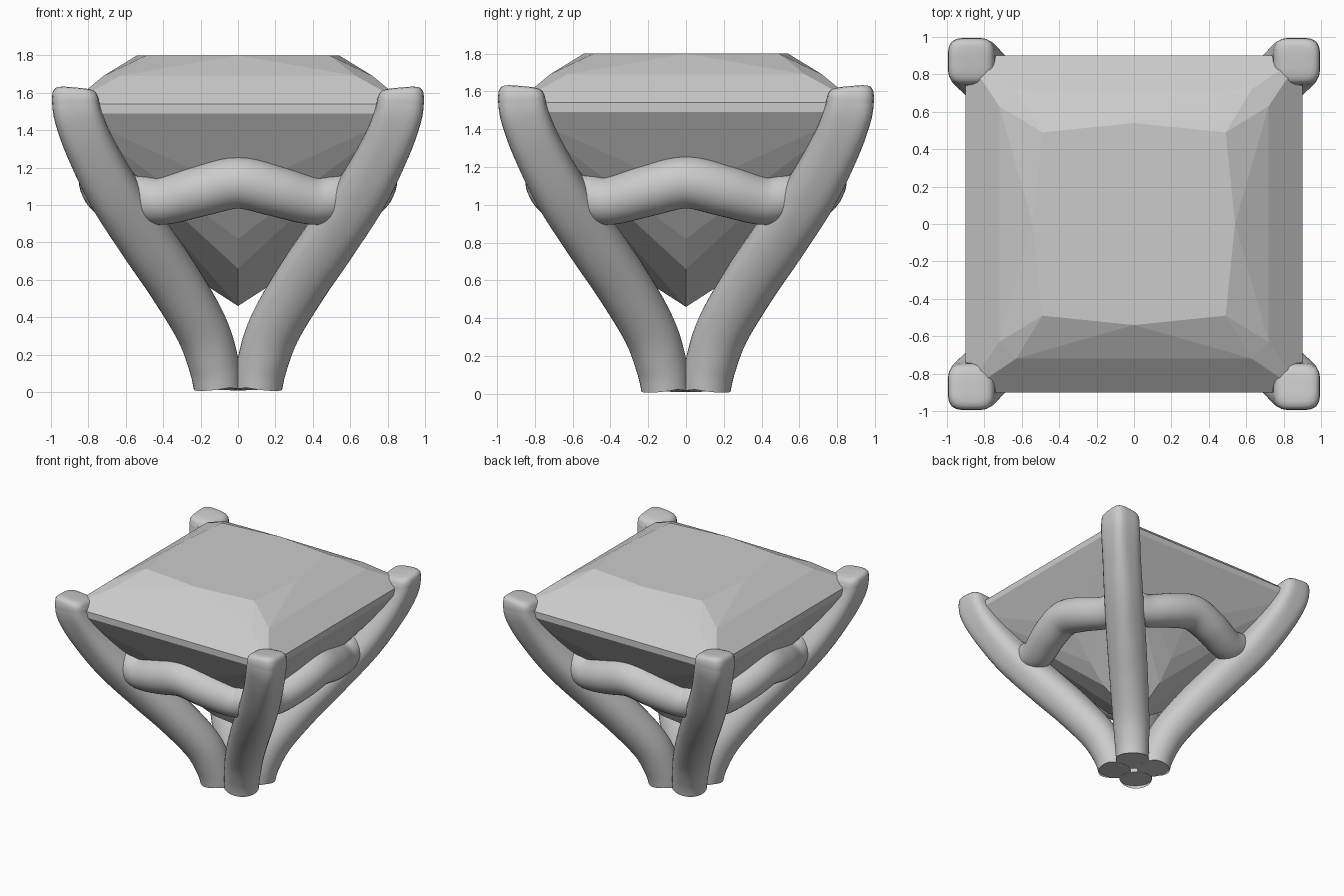
import bpy, bmesh, math
from mathutils import Vector

if "Cube" in bpy.data.objects:
    bpy.data.objects.remove(bpy.data.objects["Cube"])


def finish(bm, name, smooth):
    bmesh.ops.recalc_face_normals(bm, faces=bm.faces)
    me = bpy.data.meshes.new(name)
    bm.to_mesh(me)
    bm.free()
    ob = bpy.data.objects.new(name, me)
    bpy.context.collection.objects.link(ob)
    if smooth:
        bpy.ops.object.select_all(action='DESELECT')
        bpy.context.view_layer.objects.active = ob
        ob.select_set(True)
        bpy.ops.object.shade_smooth_by_angle(angle=math.radians(45))
    return ob


def spline(keys, steps=8):
    """Catmull-Rom through tuples of any length."""
    k = [keys[0]] + keys + [keys[-1]]
    out = []
    for i in range(1, len(k) - 2):
        for s in range(steps):
            t = s / steps
            out.append([0.5 * (2 * b + (c - a) * t + (2 * a - 5 * b + 4 * c - d) * t * t
                               + (3 * b - a - 3 * c + d) * t ** 3)
                        for a, b, c, d in zip(*k[i - 1:i + 3])])
    return out + [list(keys[-1])]


def sweep(name, rings, side, sides=32):
    """rings: (centre, tangent, radius, squareness exponent)."""
    bm = bmesh.new()
    loops = []
    for c, t, r, n in rings:
        t = t.normalized()
        u = side(t).normalized()
        v = t.cross(u)
        a, b = (u + v) / math.sqrt(2), (u - v) / math.sqrt(2)
        loop = []
        for j in range(sides):
            th = 2 * math.pi * j / sides
            x, y = math.cos(th), math.sin(th)
            f = r / (abs(x) ** n + abs(y) ** n) ** (1 / n)
            loop.append(bm.verts.new(c + (a * x + b * y) * f))
        loops.append(loop)
    for p, q in zip(loops, loops[1:]):
        for j in range(sides):
            bm.faces.new((p[j], p[(j + 1) % sides], q[(j + 1) % sides], q[j]))
    bm.faces.new(loops[0])
    bm.faces.new(loops[-1])
    return finish(bm, name, True)


def tangents(pts):
    last = len(pts) - 1
    return [pts[min(i + 1, last)] - pts[max(i - 1, 0)] for i in range(last + 1)]


# Gem: convex hull of table, crown, girdle and pavilion points
bm = bmesh.new()
pts = [(0, 0, 0.46)]
for s in (-1, 1):
    for q in (-1, 1):
        pts += [(s * x, q * y, z) for x, y, z in (
            (0.49, 0.49, 1.8), (0.63, 0.72, 1.69), (0.72, 0.63, 1.69),
            (0.9, 0.9, 1.54), (0.9, 0.9, 1.49))]
    for d, z in ((0.54, 1.8), (0.64, 1.08), (0.45, 0.82), (0.31, 0.66)):
        pts += [(s * d, 0, z), (0, s * d, z)]
verts = [bm.verts.new(p) for p in pts]
bmesh.ops.convex_hull(bm, input=verts)
bmesh.ops.dissolve_limit(bm, angle_limit=0.01, verts=bm.verts, edges=bm.edges)
finish(bm, "gem", False)

# Prongs: round at the foot, squarer at the claw (diagonal offset, height, radius, exponent)
prong = spline([(0.108, 0.02, 0.127, 2), (0.13, 0.15, 0.135, 2), (0.195, 0.34, 0.142, 2.1),
                (0.335, 0.58, 0.146, 2.2), (0.485, 0.80, 0.146, 2.4), (0.66, 1.06, 0.14, 2.7),
                (0.79, 1.31, 0.132, 3.2), (0.855, 1.48, 0.128, 4), (0.87, 1.565, 0.125, 4)])
for sx, sy in ((1, 1), (-1, 1), (-1, -1), (1, -1)):
    diag = Vector((sx, sy, 0))
    up = Vector((0, 0, 1))
    cen = [diag * p[0] + up * p[1] for p in prong]
    tan = tangents(cen)
    tan[0] = up - diag * 0.06
    for k, w in ((-3, 0.12), (-2, 0.06), (-1, 0.0)):
        tan[k] = up + diag * w
    rings = [(c, t, p[2], p[3]) for c, t, p in zip(cen, tan, prong)]
    # rounded claw tip, sloping down toward the gem
    for dz, f in ((0.022, 0.98), (0.038, 0.92), (0.05, 0.82), (0.056, 0.65), (0.058, 0.35)):
        rings.append((cen[-1] + up * dz, up - diag * 0.09, 0.125 * f, 4 - 1.5 * (1 - f)))
    perp = Vector((-sy, sx, 0))
    sweep("prong", rings, lambda t: perp)

# Gallery bars: wavy rails bowing outward between the prongs
half = [(0.60, 0.60, 1.07, 0.11), (0.52, 0.61, 1.04, 0.125), (0.40, 0.635, 1.022, 0.128),
        (0.20, 0.69, 1.075, 0.136)]
keys = [(-x, y, z, r) for x, y, z, r in half] + [(0, 0.71, 1.12, 0.14)] + half[::-1]
bar = spline(keys, 6)
for k in range(4):
    ca, sa = round(math.cos(k * math.pi / 2)), round(math.sin(k * math.pi / 2))
    cen = [Vector((ca * x - sa * y, sa * x + ca * y, z)) for x, y, z, r in bar]
    rings = [(c, t, p[3], 2) for c, t, p in zip(cen, tangents(cen), bar)]
    sweep("gallery_bar", rings, lambda t: t.cross(Vector((0, 0, 1))), 28)
